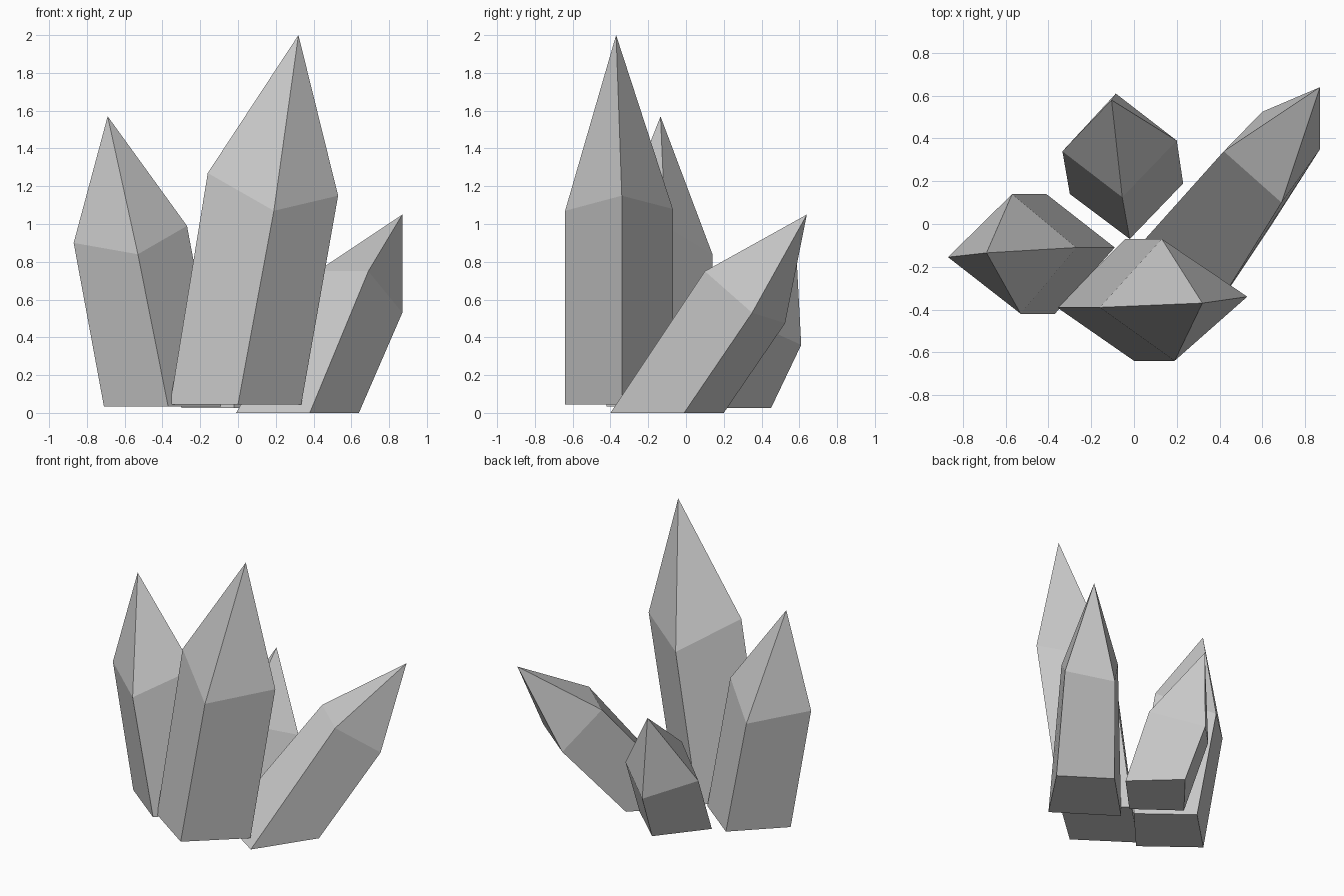
import bpy, bmesh


def crystal(name, base_z, base, rim, apex):
    """Four-sided leaning shaft, closed underneath, with an off-centre pointed tip."""
    bm = bmesh.new()
    low = [bm.verts.new((x, y, base_z)) for x, y in base]
    high = [bm.verts.new(p) for p in rim]
    tip = bm.verts.new(apex)
    bm.faces.new(low[::-1])
    for i in range(4):
        j = (i + 1) % 4
        bm.faces.new((low[i], low[j], high[j], high[i]))
        bm.faces.new((high[i], high[j], tip))
    bmesh.ops.recalc_face_normals(bm, faces=bm.faces)
    mesh = bpy.data.meshes.new(name)
    bm.to_mesh(mesh)
    bm.free()
    obj = bpy.data.objects.new(name, mesh)
    bpy.context.collection.objects.link(obj)
    return obj


# Tallest crystal at the front
crystal("tall_crystal", 0.045,
        [(-0.36, -0.39), (0.0, -0.64), (0.335, -0.34), (-0.04, -0.07)],
        [(-0.16, -0.39, 1.27), (0.19, -0.64, 1.07), (0.53, -0.34, 1.15), (0.13, -0.07, 1.08)],
        (0.32, -0.37, 2.0))

# Medium crystal on the left
crystal("left_crystal", 0.035,
        [(-0.71, -0.155), (-0.37, -0.42), (-0.09, -0.11), (-0.41, 0.14)],
        [(-0.87, -0.155, 0.90), (-0.53, -0.42, 0.84), (-0.27, -0.11, 0.99), (-0.57, 0.14, 0.84)],
        (-0.69, -0.135, 1.57))

# Strongly leaning crystal on the right
crystal("leaning_crystal", 0.0,
        [(0.38, -0.40), (0.64, -0.01), (0.33, 0.20), (-0.01, -0.14)],
        [(0.69, 0.10, 0.75), (0.87, 0.35, 0.53), (0.60, 0.525, 0.475), (0.42, 0.34, 0.75)],
        (0.87, 0.64, 1.05))

# Small crystal at the back
crystal("small_crystal", 0.025,
        [(-0.02, -0.07), (0.23, 0.19), (-0.05, 0.45), (-0.30, 0.14)],
        [(-0.055, 0.125, 0.57), (0.20, 0.39, 0.46), (-0.085, 0.61, 0.36), (-0.335, 0.34, 0.45)],
        (-0.105, 0.58, 0.925))
